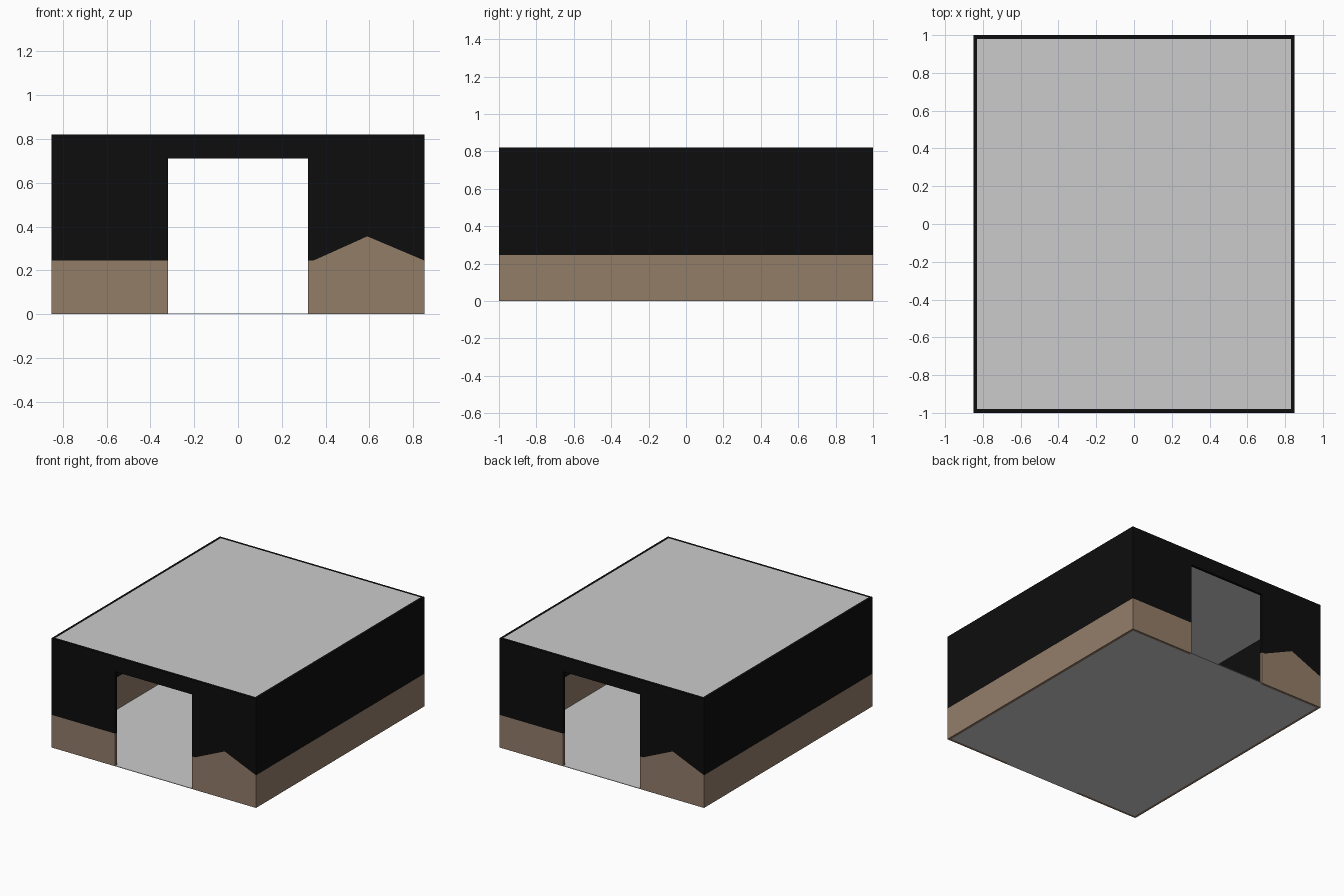
import bpy, bmesh, math
from mathutils import Matrix

if "Cube" in bpy.data.objects:
    bpy.data.objects.remove(bpy.data.objects["Cube"])

W, D, H, T = 0.85, 1.0, 0.82, 0.02      # half width, half depth, height, wall thickness
DOOR, DOOR_TOP, BAND = 0.32, 0.71, 0.245
PLATE = 0.004


def material(name, rgb):
    m = bpy.data.materials.new(name)
    m.diffuse_color = (*rgb, 1)
    m.use_nodes = True
    m.node_tree.nodes["Principled BSDF"].inputs["Base Color"].default_value = m.diffuse_color
    return m


brown = material("clay_brown", (0.292, 0.205, 0.141))
black = material("matte_black", (0.004, 0.004, 0.004))
grey = material("light_grey", (0.6, 0.6, 0.6))


def panel(name, outline, thickness, frame, mat):
    """Flat outline (u, v) extruded by thickness, placed by a frame matrix."""
    bm = bmesh.new()
    face = bm.faces.new([bm.verts.new((u, v, 0)) for u, v in outline])
    ext = bmesh.ops.extrude_face_region(bm, geom=[face])
    new = [g for g in ext["geom"] if isinstance(g, bmesh.types.BMVert)]
    bmesh.ops.translate(bm, vec=(0, 0, thickness), verts=new)
    bm.transform(frame)
    bmesh.ops.recalc_face_normals(bm, faces=bm.faces)
    me = bpy.data.meshes.new(name)
    bm.to_mesh(me)
    bm.free()
    me.materials.append(mat)
    ob = bpy.data.objects.new(name, me)
    bpy.context.collection.objects.link(ob)
    return ob


def rect(u0, v0, u1, v1):
    return [(u0, v0), (u1, v0), (u1, v1), (u0, v1)]


upright = Matrix.Rotation(math.pi / 2, 4, 'X')   # outline v becomes z
peak = [(DOOR, BAND), (DOOR + 0.025, BAND), (0.59, 0.355), (W, BAND)]

# The building is the same when turned half way round
for side, other, turn in (("front", "right", 0), ("back", "left", math.pi)):
    spin = Matrix.Rotation(turn, 4, 'Z')
    end = spin @ Matrix.Translation((0, -D + T, 0)) @ upright
    # Door wall: plain base, peaked base, and black upper part around the doorway
    panel(side + "_plain_base", rect(-W, 0, -DOOR, BAND), T, end, brown)
    panel(side + "_peaked_base", [(W, 0), (DOOR, 0)] + peak, T, end, brown)
    panel(side + "_upper_wall",
          [(-W, BAND), (-DOOR, BAND), (-DOOR, DOOR_TOP), (DOOR, DOOR_TOP)] + peak
          + [(W, H), (-W, H)], T, end, black)
    # Long side wall in two bands
    flank = spin @ Matrix.Rotation(math.pi / 2, 4, 'Z') @ Matrix.Translation((0, -W + T, 0)) @ upright
    panel(other + "_base", rect(-D + T, 0, D - T, BAND), T, flank, brown)
    panel(other + "_upper_wall", rect(-D + T, BAND, D - T, H), T, flank, black)

# Roof sits inside the wall tops
panel("roof", rect(-W + T, -D + T, W - T, D - T), PLATE,
      Matrix.Translation((0, 0, H - PLATE)), grey)

# Floor reaches out through both doorways
x, y = W - T, D - T
floor = [(-x, -y), (-DOOR, -y), (-DOOR, -D), (DOOR, -D), (DOOR, -y), (x, -y)]
panel("floor", floor + [(-u, -v) for u, v in floor], PLATE, Matrix.Identity(4), grey)
